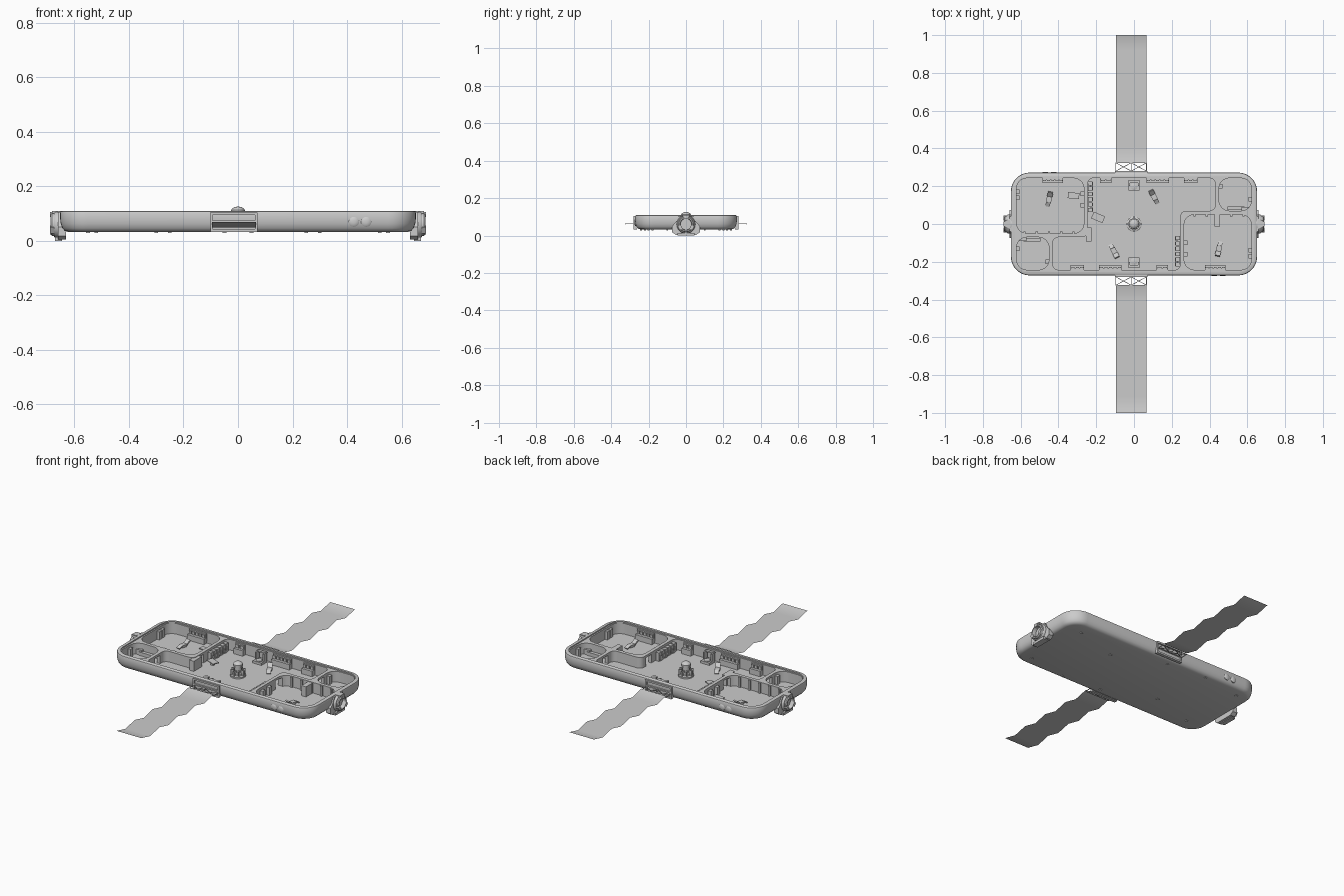
import bpy, bmesh, math
from mathutils import Matrix, Vector

if "Cube" in bpy.data.objects:
    bpy.data.objects.remove(bpy.data.objects["Cube"])

ROT = [Matrix.Identity(4), Matrix.Rotation(math.pi, 4, 'Z')]
TO_X = Matrix(((0, 0, 1, 0), (1, 0, 0, 0), (0, 1, 0, 0), (0, 0, 0, 1)))


def finish(name, bm, mat=Matrix.Identity(4), smooth=None):
    bmesh.ops.recalc_face_normals(bm, faces=bm.faces)
    me = bpy.data.meshes.new(name)
    bm.to_mesh(me)
    bm.free()
    me.transform(mat)
    ob = bpy.data.objects.new(name, me)
    bpy.context.collection.objects.link(ob)
    if smooth:
        shade(ob, smooth)
    return ob


def shade(ob, deg):
    bpy.ops.object.select_all(action='DESELECT')
    ob.select_set(True)
    bpy.context.view_layer.objects.active = ob
    bpy.ops.object.shade_smooth_by_angle(angle=math.radians(deg))


def loft(name, rings, mat=Matrix.Identity(4), smooth=None):
    """Skin a stack of equal-length point rings and cap both ends."""
    bm = bmesh.new()
    vs = [[bm.verts.new(p) for p in r] for r in rings]
    n = len(vs[0])
    for a, b in zip(vs, vs[1:]):
        for i in range(n):
            bm.faces.new((a[i], a[(i + 1) % n], b[(i + 1) % n], b[i]))
    bm.faces.new(vs[0])
    bm.faces.new(vs[-1])
    return finish(name, bm, mat, smooth)


def prism(name, pts, z0, z1, mat=Matrix.Identity(4), smooth=None):
    return loft(name, [[(x, y, z) for x, y in pts] for z in (z0, z1)], mat, smooth)


def lathe(name, prof, mat=Matrix.Identity(4), seg=24, smooth=35):
    ang = [2 * math.pi * i / seg for i in range(seg)]
    return loft(name, [[(r * math.cos(a), r * math.sin(a), z) for a in ang] for r, z in prof], mat, smooth)


def rounded(pts, r, seg=6):
    out, n = [], len(pts)
    for i, p in enumerate(pts):
        p = Vector(p)
        d1 = (Vector(pts[i - 1]) - p).normalized()
        d2 = (Vector(pts[(i + 1) % n]) - p).normalized()
        for k in range(seg + 1):
            a = math.pi / 2 * k / seg
            out.append(tuple(p + r * (d1 + d2) - r * (d2 * math.cos(a) + d1 * math.sin(a))))
    return out


def rect(x0, y0, x1, y1):
    return [(x0, y0), (x1, y0), (x1, y1), (x0, y1)]


def box(name, c, s, mat=Matrix.Identity(4), rz=0, ry=0):
    bm = bmesh.new()
    bmesh.ops.create_cube(bm, size=1)
    m = Matrix.Translation(c) @ Matrix.Rotation(rz, 4, 'Z') @ Matrix.Rotation(ry, 4, 'Y')
    return finish(name, bm, mat @ m @ Matrix.Diagonal((*s, 1)))


# hull: rounded slab with softened lower edge
prof = [(.03, .032), (.017, .036), (.008, .046), (.002, .062), (0, .078), (0, .102), (.002, .107), (.007, .11)]
hull = loft('hull', [[(x, y, z) for x, y in rounded(rect(-.652 + i, -.272 + i, .652 - i, .272 - i), .1 - i, 10)]
                     for i, z in prof])

# room cavities carved out of the hull
FLOOR = .04
cuts = [prism('rim_cutter', rounded(rect(-.63, -.25, .63, .25), .075, 8), .103, .2)]
for m in ROT:
    cuts.append(prism('large_room_cutter', rounded(rect(-.622, -.05, -.265, .243), .055), FLOOR, .2, m))
    cuts.append(prism('small_room_cutter', rounded(rect(-.622, -.243, -.45, -.07), .055), FLOOR, .2, m))
    # doorways through the partitions
    cuts.append(box('door_cutter', (-.255, .0, .065), (.06, .05, .05), m))
    cuts.append(box('door_cutter', (-.44, -.14, .065), (.06, .05, .05), m))
hall = [(-.43, -.243), (.245, -.243), (.245, .07), (.43, .07), (.43, .243), (-.245, .243), (-.245, -.07), (-.43, -.07)]
cuts.append(prism('hall_cutter', rounded(hall, .03), FLOOR, .2))
bpy.context.view_layer.objects.active = hull
for c in cuts:
    c.hide_render = True
    mod = hull.modifiers.new('carve', 'BOOLEAN')
    mod.operation, mod.object, mod.solver = 'DIFFERENCE', c, 'EXACT'
    bpy.ops.object.modifier_apply(modifier=mod.name)
for c in cuts:
    bpy.data.objects.remove(c)
shade(hull, 32)

# central column with domed head
lathe('central_column', [(.042, FLOOR), (.042, .048), (.03, .052), (.03, .062), (.02, .066), (.02, .098), (.026, .1),
                         (.026, .112), (.021, .119), (.012, .124), (.004, .125)])
for i in range(8):
    m = Matrix.Rotation(i * math.pi / 4, 4, 'Z')
    box('column_fin', (.031, 0, .06), (.018, .008, .04), m)

for m in ROT:
    # airlock lobby beside each solar array
    box('lobby_base', (0, .205, .047), (.058, .055, .014), m)
    for sx in (-1, 1):
        box('lobby_post', (sx * .025, .215, .068), (.008, .03, .056), m)
    box('lobby_lintel', (0, .225, .096), (.058, .016, .008), m)
    lathe('lobby_hatch', [(.018, .054), (.018, .058), (.012, .06)], m @ Matrix.Translation((0, .198, 0)), 12)

    # consoles along the long walls
    for x, w in ((-.43, .11), (-.15, .06), (.125, .12), (.3, .07)):
        box('console_desk', (x, .229, .056), (w, .026, .032), m)
        box('console_back', (x, .239, .074), (w, .01, .05), m)
        n = round(w / .024)
        for k in range(n):
            box('console_screen', (x - w / 2 + w * (k + .5) / n, .231, .083), (w / n * .7, .008, .018), m)

    # equipment racks along the end partition of the hall
    for k in range(6):
        box('equipment_rack', (.232, -.075 - .028 * k, .065), (.022, .022, .05), m)
        box('rack_drawer', (.22, -.075 - .028 * k, .06), (.006, .016, .02), m)
    # wall lockers in the side rooms
    for x, y in ((-.615, .17), (-.615, .14), (-.275, .1), (-.275, .16), (-.615, -.13), (-.46, -.2)):
        box('wall_locker', (x, y, .064), (.018, .024, .048), m)
    box('small_room_bench', (-.54, -.083, .05), (.09, .02, .02), m)
    box('small_room_table', (-.59, -.08, .055), (.04, .018, .03), m)
    # ribs on the room walls
    for k in range(5):
        box('wall_rib', (-.58 + .065 * k, -.046, .07), (.012, .01, .06), m)
    for y in (.08, .13, .2):
        box('hall_stool', (-.225, y, .046), (.014, .014, .012), m)

    # reclining couches
    for x, y, a in ((-.45, .13, 1.35), (.107, .142, 2.05)):
        c = m @ Matrix.Translation((x, y, 0)) @ Matrix.Rotation(a, 4, 'Z')
        box('couch_base', (0, 0, .044), (.03, .018, .01), c)
        box('couch_seat', (0, 0, .053), (.035, .028, .008), c)
        box('couch_back', (.027, 0, .062), (.032, .028, .008), c, ry=-.7)
        box('couch_footrest', (-.026, 0, .049), (.026, .024, .006), c, ry=-.5)

    # round portholes on the hull side
    for x in (.425, .47):
        pm = m @ Matrix.Translation((x, -.268, .07)) @ Matrix.Rotation(math.pi / 2, 4, 'X')
        lathe('porthole', [(.019, -.01), (.019, .003), (.015, .006), (.006, .008)], pm, 20, 50)
    # small feet under the hull
    for x, y in ((.55, -.2), (.3, -.24), (.25, .1), (.52, .18), (.05, -.22)):
        box('hull_foot', (x, y, .031), (.014, .01, .006), m)

    # docking port at each end
    pm = m @ TO_X
    plate = [(-.055, .004), (.055, .004), (.075, .018), (.075, .05), (.055, .072), (.04, .105),
             (-.04, .105), (-.055, .072), (-.075, .05), (-.075, .018)]
    prism('port_plate', plate, .63, .66, pm)
    prism('port_foot', rect(-.045, 0, .045, .014), .645, .672, pm)
    ring = pm @ Matrix.Translation((0, .06, 0))
    lathe('port_ring', [(.05, .64), (.05, .668), (.046, .674), (.042, .674), (.042, .682), (.038, .687), (.032, .687),
                        (.03, .68), (.03, .664)], ring, 24)
    for k in range(3):
        r = ring @ Matrix.Rotation(math.pi / 2 + k * math.tau / 3, 4, 'Z')
        box('port_clamp', (.036, 0, .68), (.018, .024, .02), r)
    box('port_latch', (0, .045, .668), (.04, .01, .03), ring)

# single furniture pieces
box('side_table', (-.32, .15, .055), (.06, .032, .004), rz=-.1)
box('side_table_leg', (-.32, .15, .047), (.015, .015, .014))
box('work_table', (-.19, .035, .06), (.065, .038, .005), rz=-.4)
box('work_table_leg', (-.19, .035, .049), (.018, .018, .018))
for c in ((.44, .025), (-.24, -.055)):
    box('partition_post', (*c, .07), (.03, .075, .06))

# solar arrays, mirrored front and back
CX, HW = -.015, .081
for s in (1, -1):
    m = Matrix.Diagonal((1, s, 1, 1))
    # frame set into the hull side
    for z, h in ((.038, .01), (.07, .008), (.1, .01)):
        box('array_frame_rail', (CX, .272, z), (.17, .018, h), m)
    for sx in (-1, 1):
        box('array_frame_side', (CX + sx * .082, .272, .069), (.008, .018, .07), m)
    box('array_frame_back', (CX, .265, .069), (.165, .014, .064), m)
    # zigzag truss between frame and panels
    for cx in (CX - HW / 2, CX + HW / 2):
        for sg in (-1, 1):
            box('truss_brace', (cx, .302, .062), (.092, .003, .003), m, rz=sg * math.atan2(.044, HW))
    for x in (CX - HW, CX, CX + HW):
        box('truss_strut', (x, .302, .062), (.003, .048, .003), m)
    box('truss_bar', (CX, .325, .062), (2 * HW, .004, .004), m)
    # folded panel sheet
    bm = bmesh.new()
    rows = []
    for k in range(9):
        y, z = .325 + .675 * k / 8, .069 if k % 2 == 0 else .049
        rows.append([bm.verts.new((CX + sx * HW, y, z)) for sx in (-1, 1)])
    for a, b in zip(rows, rows[1:]):
        bm.faces.new((a[0], a[1], b[1], b[0]))
    sheet = finish('solar_panel', bm, m)
    if sheet.data.polygons[0].normal.z < 0:
        sheet.data.flip_normals()
    shade(sheet, 40)
